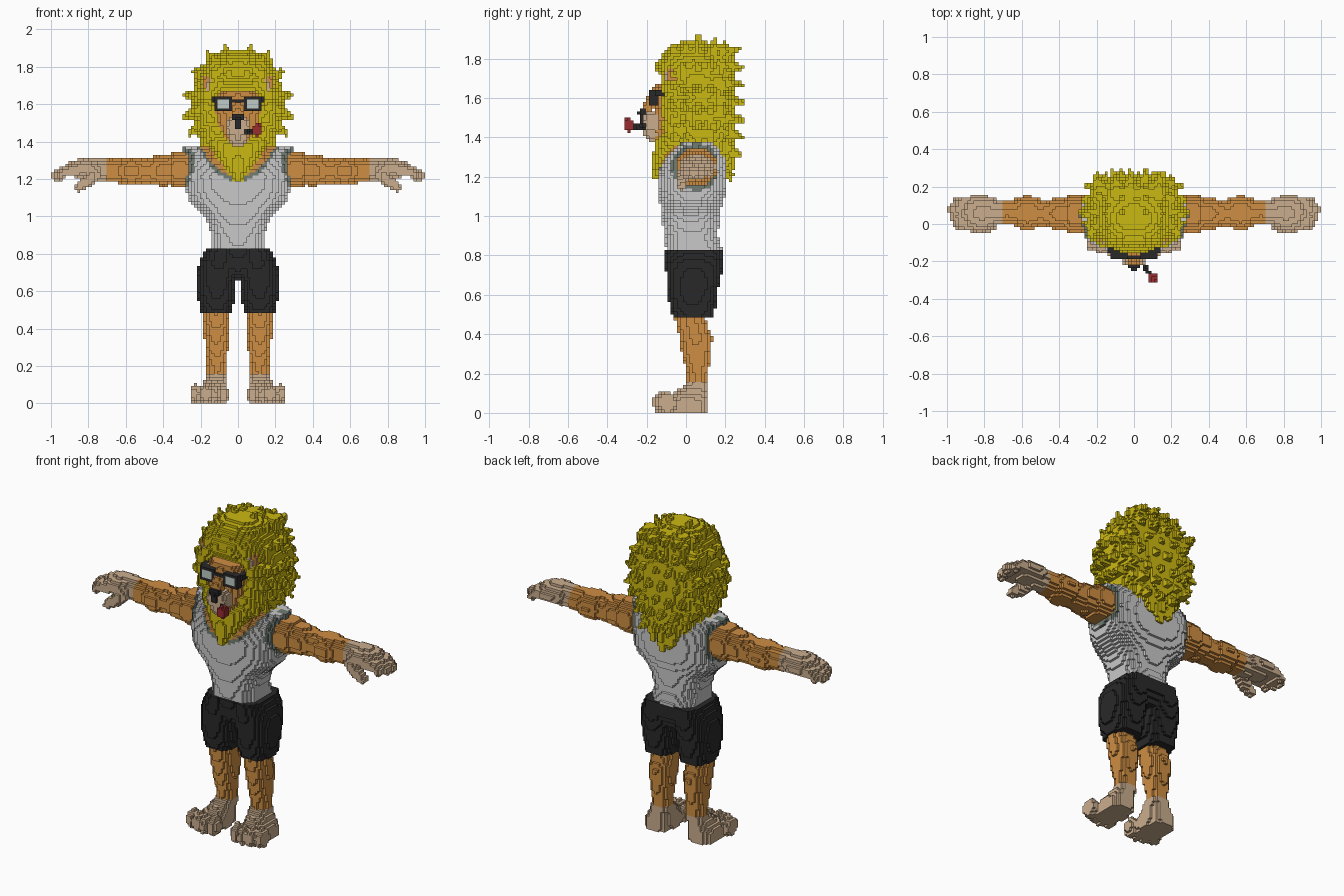
import bpy, math, random
from mathutils import Vector

if "Cube" in bpy.data.objects:
    bpy.data.objects.remove(bpy.data.objects["Cube"])

random.seed(4)
H = 1 / 64            # block size
cells = {}            # (i, j, k) -> part name

COLOURS = {
    "mane yellow": (0.60, 0.48, 0.006), "fur orange": (0.62, 0.27, 0.055),
    "paw tan": (0.59, 0.42, 0.27), "shirt grey": (0.58, 0.58, 0.58),
    "trim grey green": (0.16, 0.20, 0.17), "cloth black": (0.022, 0.022, 0.023),
    "pipe red": (0.32, 0.025, 0.03), "lens pale": (0.52, 0.60, 0.57),
}
PARTS = {
    "shorts": "cloth black", "legs": "fur orange", "feet": "paw tan",
    "shirt": "shirt grey", "shirt_trim": "trim grey green", "neck": "fur orange",
    "arms": "fur orange", "hands": "paw tan", "mane": "mane yellow",
    "ears": "fur orange", "inner_ears": "paw tan", "face": "fur orange",
    "muzzle": "paw tan", "nose": "cloth black", "glasses": "cloth black",
    "lenses": "lens pale", "pipe_stem": "cloth black", "pipe_bowl": "pipe red",
}


# ---- block-filling helpers ----
def fill(part, lo, hi, test, mirror=False):
    rng = [range(math.floor(a / H), math.ceil(b / H) + 1) for a, b in zip(lo, hi)]
    for k in rng[2]:
        if k < 0:
            continue
        for j in rng[1]:
            for i in rng[0]:
                if test((i + .5) * H, (j + .5) * H, (k + .5) * H):
                    cells[i, j, k] = part
                    if mirror:
                        cells[-1 - i, j, k] = part


def ball(part, c, r, mirror=False):
    fill(part, [a - b for a, b in zip(c, r)], [a + b for a, b in zip(c, r)],
         lambda x, y, z: ((x - c[0]) / r[0]) ** 2 + ((y - c[1]) / r[1]) ** 2
         + ((z - c[2]) / r[2]) ** 2 <= 1, mirror)


def box(part, lo, hi, mirror=False):
    fill(part, lo, hi, lambda x, y, z: lo[0] <= x <= hi[0] and lo[1] <= y <= hi[1]
         and lo[2] <= z <= hi[2], mirror)


def rod(part, a, b, ra, rb, mirror=False):
    a, b = Vector(a), Vector(b)
    d = b - a
    dd = d.length_squared
    m = max(ra, rb)

    def test(x, y, z):
        p = Vector((x, y, z)) - a
        t = min(1, max(0, p.dot(d) / dd))
        return (p - d * t).length <= ra + (rb - ra) * t
    fill(part, [min(u, v) - m for u, v in zip(a, b)],
         [max(u, v) + m for u, v in zip(a, b)], test, mirror)


def loft(part, rows, n=2.5, mirror=False):
    """rows: (z, centre x, half width, front y, back y)"""
    def test(x, y, z):
        for p, q in zip(rows, rows[1:]):
            if p[0] <= z <= q[0]:
                t = (z - p[0]) / (q[0] - p[0])
                xc, rx, f, b = (u + (v - u) * t for u, v in zip(p[1:], q[1:]))
                return (abs(x - xc) / rx) ** n + (abs(y - (f + b) / 2) / ((b - f) / 2)) ** n <= 1
        return False
    fill(part, (min(r[1] - r[2] for r in rows), min(r[3] for r in rows), rows[0][0]),
         (max(r[1] + r[2] for r in rows), max(r[4] for r in rows), rows[-1][0]), test, mirror)


# ---- legs and feet ----
loft("legs", [(.12, .115, .05, .01, .112), (.2, .115, .05, .005, .112),
              (.3, .115, .062, -.02, .125), (.38, .115, .068, -.035, .135),
              (.5, .115, .066, -.06, .09)], 2.2, True)
loft("feet", [(0, .145, .075, -.11, .11), (.05, .145, .082, -.12, .11),
              (.1, .13, .062, -.06, .11), (.15, .115, .052, 0, .112)], 2.8, True)
for x, y in ((.077, -.112), (.127, -.122), (.178, -.115), (.228, -.095)):
    ball("feet", (x, y, .05), (.029, .048, .055), True)

# ---- shorts ----
loft("shorts", [(.48, .115, .08, -.065, .145), (.55, .115, .097, -.085, .15),
                (.65, .115, .106, -.095, .165), (.75, .105, .105, -.105, .19),
                (.83, .085, .085, -.105, .195)], 2.6, True)
loft("shorts", [(.69, 0, .19, -.08, .15), (.76, 0, .195, -.1, .185),
                (.83, 0, .165, -.105, .19)], 2.6)

# ---- tank top, with neckline and armhole trim ----
loft("shirt", [(.83, 0, .148, -.10, .185), (.9, 0, .142, -.107, .16),
               (1.0, 0, .175, -.127, .17), (1.04, 0, .215, -.13, .178),
               (1.08, 0, .26, -.135, .19), (1.13, 0, .277, -.142, .205),
               (1.22, 0, .288, -.147, .21), (1.30, 0, .29, -.115, .2),
               (1.37, 0, .29, -.045, .155)], 2.6)
for (i, j, k), part in list(cells.items()):
    if part == "shirt":
        x, y, z = (i + .5) * H, (j + .5) * H, (k + .5) * H
        above = z - (1.185 + 4 * x * x)
        if y < .03 and above > 0:
            cells[i, j, k] = "neck" if above > .024 else "shirt_trim"
        elif abs(x) > .235 and math.hypot((y - .055) / .11, (z - 1.25) / .1) < 1.2:
            cells[i, j, k] = "shirt_trim"

# ---- arms and hands ----
ball("arms", (.31, .055, 1.25), (.1, .108, .1), True)
rod("arms", (.33, .058, 1.25), (.44, .055, 1.245), .085, .077, True)
ball("arms", (.40, .055, 1.245), (.1, .085, .083), True)
rod("arms", (.44, .055, 1.24), (.69, .06, 1.245), .07, .063, True)
ball("arms", (.57, .06, 1.242), (.11, .09, .078), True)
rod("hands", (.7, .06, 1.25), (.76, .06, 1.25), .06, .06, True)
ball("hands", (.81, .06, 1.255), (.115, .092, .055), True)
for y0, y1, tip in ((-.005, .0, .945), (.04, .04, .968), (.085, .078, .975), (.125, .112, .95)):
    rod("hands", (.85, y0, 1.25), (.92, y1, 1.24), .03, .028, True)
    rod("hands", (.92, y1, 1.24), (tip, y1, 1.218), .028, .025, True)
rod("hands", (.77, 0, 1.225), (.82, -.025, 1.175), .04, .03, True)
rod("hands", (.82, -.025, 1.175), (.855, -.02, 1.155), .029, .024, True)
for c, part in list(cells.items()):
    if part in ("arms", "hands"):
        cells[c] = "hands" if abs((c[0] + .5) * H) > .70 else "arms"

# ---- mane: core, beard, outline spikes, back locks ----
loft("mane", [(1.24, 0, .10, .05, .22), (1.32, 0, .17, -.05, .24), (1.40, 0, .20, -.10, .25),
              (1.5, 0, .235, -.08, .25), (1.6, 0, .245, -.08, .255), (1.68, 0, .24, -.10, .25),
              (1.74, 0, .22, -.15, .24), (1.8, 0, .19, -.135, .21), (1.85, 0, .15, -.095, .16),
              (1.885, 0, .09, -.03, .10)], 2.3)
loft("mane", [(1.19, 0, .02, -.165, -.1), (1.25, 0, .07, -.168, 0), (1.32, 0, .12, -.165, .05),
              (1.39, 0, .17, -.155, .05), (1.46, 0, .2, -.10, .1)], 2.3)
TIPS = ((.07, 1.92), (.165, 1.875), (.24, 1.77), (.288, 1.65), (.293, 1.53),
        (.262, 1.44), (.21, 1.36))
for y, s in ((-.07, .86), (-.02, .93), (.05, 1), (.12, .97), (.19, .88)):
    for x, z in TIPS:
        z += 0 if s == 1 else random.uniform(-.025, .025)
        tip = (x * s, y + random.uniform(0, .03), 1.6 + (z - 1.6) * s)
        rod("mane", (x * s * .68, y, 1.61 + (z - 1.6) * s * .68), tip, .055, .009, True)
for row in range(8):
    z = 1.27 + row * .077
    w = min(.205, .05 + (z - 1.25) * .75, .09 + (1.86 - z) * 1.1)
    n = max(2, round(w / .04))
    for c in range(n):
        x = -w + 2 * w * (c + .25 + .5 * (row % 2)) / n
        back = min(.302, .235 + (z - 1.22) * .4, .29 + (1.78 - z) * .4) - x * x * .6
        rod("mane", (x, .17, z + .02),
            (x * 1.08, back - random.uniform(.005, .025), z - .06 + row * .014), .055, .009)
rod("mane", (0, .2, 1.3), (0, .228, 1.18), .05, .012)
rod("mane", (.07, .19, 1.32), (.06, .225, 1.23), .05, .012, True)
for x, y in ((.05, -.11), (.12, -.08), (.04, .12), (.12, .14)):   # crown tufts
    rod("mane", (x, y, 1.76), (x * 1.1, y + .02, 1.875 - abs(y) * .25), .045, .012, True)

# ---- head ----
loft("face", [(1.39, 0, .05, -.165, 0), (1.45, 0, .085, -.165, 0), (1.52, 0, .115, -.155, 0),
              (1.6, 0, .13, -.155, 0), (1.64, 0, .125, -.16, 0), (1.675, 0, .09, -.155, 0)], 2.8)
ball("ears", (.153, -.068, 1.705), (.042, .032, .056), True)
ball("inner_ears", (.153, -.093, 1.70), (.022, .017, .034), True)
ball("muzzle", (.026, -.17, 1.475), (.044, .055, .06), True)
ball("muzzle", (0, -.17, 1.418), (.05, .046, .042))
rod("face", (0, -.14, 1.63), (0, -.195, 1.55), .032, .032)
ball("nose", (0, -.222, 1.53), (.035, .022, .024))
box("nose", (-.01, -.24, 1.47), (.01, -.2, 1.52))

# ---- glasses ----
box("glasses", (.025, -.19, 1.56), (.128, -.14, 1.642), True)
box("glasses", (0, -.19, 1.605), (.04, -.15, 1.632), True)
box("glasses", (.11, -.16, 1.61), (.135, -.085, 1.64), True)
box("lenses", (.04, -.19, 1.575), (.105, -.17, 1.625), True)

# ---- pipe ----
rod("pipe_stem", (.035, -.2, 1.45), (.09, -.27, 1.45), .013, .013)
rod("pipe_bowl", (.102, -.293, 1.453), (.102, -.293, 1.472), .026, .026)

# ---- turn the exposed block sides into one mesh per part ----
SIDES = []
for axis in range(3):
    u, v = (axis + 1) % 3, (axis + 2) % 3
    for s in (0, 1):
        quad = []
        for a, b in ((0, 0), (1, 0), (1, 1), (0, 1)):
            p = [0, 0, 0]
            p[axis], p[u], p[v] = s, a, b
            quad.append(tuple(p))
        step = [0, 0, 0]
        step[axis] = 2 * s - 1
        SIDES.append((step, quad if s else quad[::-1]))

materials = {}
for name, rgb in COLOURS.items():
    materials[name] = bpy.data.materials.new(name)
    materials[name].diffuse_color = (*rgb, 1)

for part, colour in PARTS.items():
    index, faces = {}, []
    for (i, j, k), owner in cells.items():
        if owner != part:
            continue
        for d, quad in SIDES:
            if (i + d[0], j + d[1], k + d[2]) not in cells:
                faces.append([index.setdefault((i + a, j + b, k + c), len(index))
                              for a, b, c in quad])
    mesh = bpy.data.meshes.new(part)
    mesh.from_pydata([(i * H, j * H, k * H) for i, j, k in index], [], faces)
    mesh.materials.append(materials[colour])
    bpy.context.collection.objects.link(bpy.data.objects.new(part, mesh))

for m in bpy.data.materials:
    if m.users and not m.is_grease_pencil:
        m.use_nodes = True
        m.node_tree.nodes["Principled BSDF"].inputs["Base Color"].default_value = m.diffuse_color
